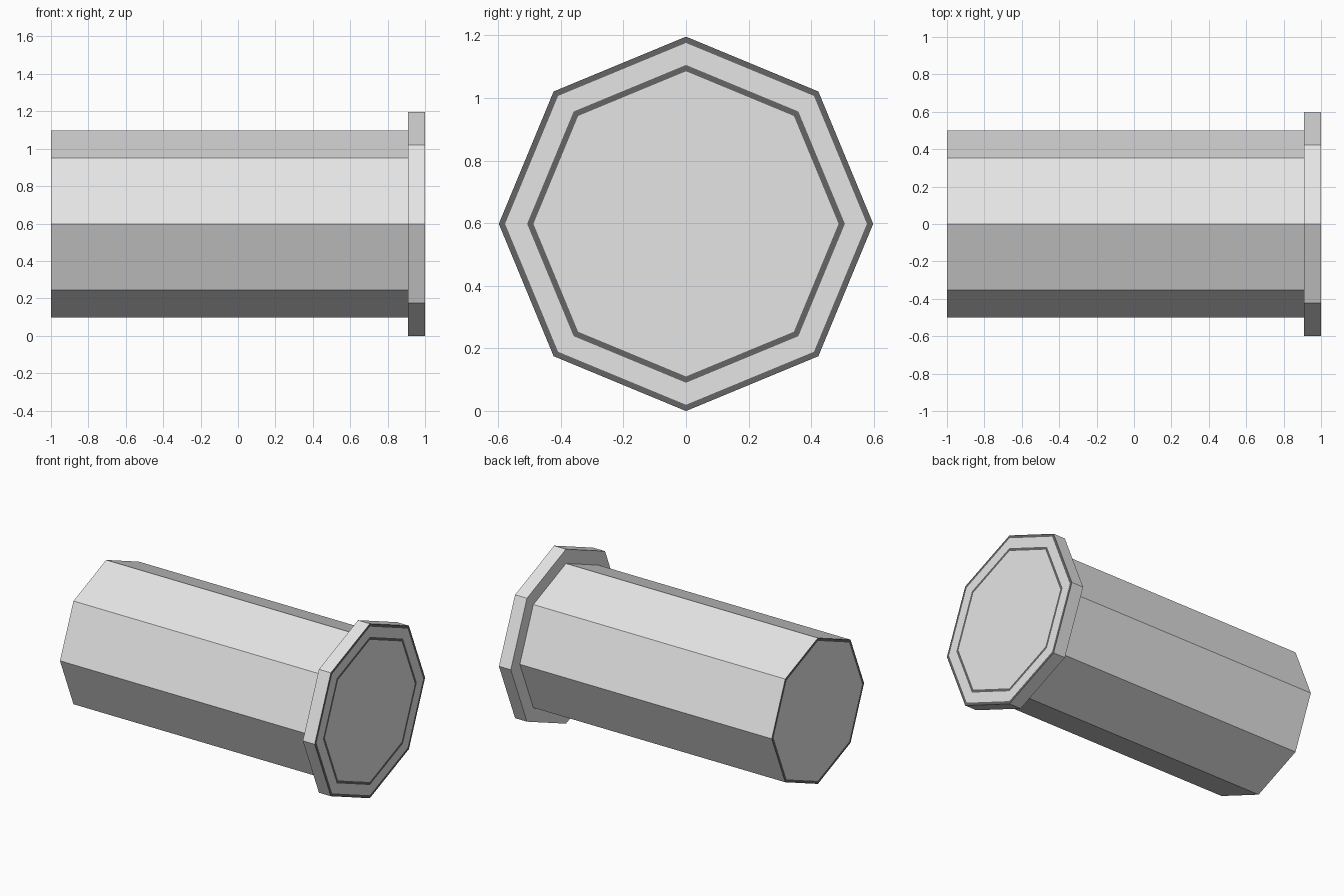
import bpy, bmesh, math

if "Cube" in bpy.data.objects:
    bpy.data.objects.remove(bpy.data.objects["Cube"])


def material(name, v):
    m = bpy.data.materials.new(name)
    m.diffuse_color = (v, v, v, 1)
    m.use_nodes = True
    m.node_tree.nodes["Principled BSDF"].inputs["Base Color"].default_value = m.diffuse_color
    return m


grey = material("light_grey", 0.785)
dark = material("dark_grey", 0.13)
AXIS_Z = 0.598


def octagon_prism(name, x0, x1, radius, end, bands):
    # eight-sided prism along x, with a corner pointing straight up
    bpy.ops.mesh.primitive_cylinder_add(
        vertices=8, radius=radius, depth=x1 - x0,
        location=((x0 + x1) / 2, 0, AXIS_Z), rotation=(0, math.pi / 2, 0))
    ob = bpy.context.object
    ob.name = name
    ob.data.materials.append(grey)
    ob.data.materials.append(dark)
    # concentric bands inset into one end face (local z runs along x)
    bm = bmesh.new()
    bm.from_mesh(ob.data)
    bm.normal_update()
    cap = [f for f in bm.faces if f.normal.z * end > 0.9]
    for width, slot in bands:
        ring = bmesh.ops.inset_region(bm, faces=cap, thickness=width)["faces"]
        for f in ring:
            f.material_index = slot
    bm.to_mesh(ob.data)
    bm.free()
    return ob


# long shaft, its right end buried inside the collar, dark edging on the left end
octagon_prism("shaft", -1.0, 0.96, 0.5, -1, [(0.02, 1)])
# wider collar, its end face carrying two dark edging rings
octagon_prism("end_collar", 0.91, 1.0, 0.598, 1,
              [(0.02, 1), (0.0705, 0), (0.02, 1)])
